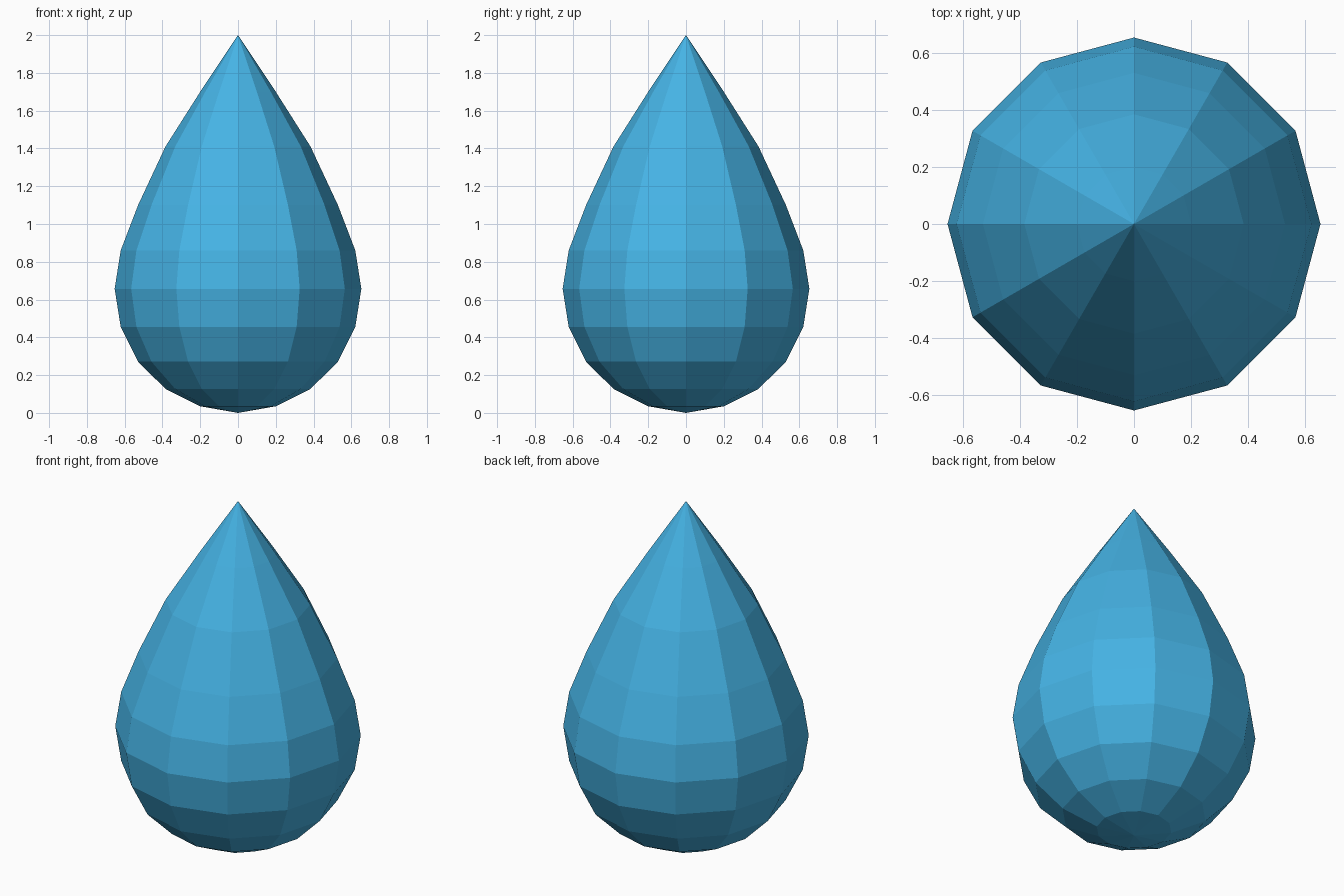
import bpy, bmesh
from math import sin, cos, pi

if "Cube" in bpy.data.objects:
    bpy.data.objects.remove(bpy.data.objects["Cube"])

SIDES = 12
# Teardrop profile (radius, height) from lowest ring to highest ring
RINGS = [(0.20, 0.035), (0.384, 0.127), (0.529, 0.271), (0.621, 0.455),
         (0.653, 0.657), (0.621, 0.86), (0.529, 1.10), (0.384, 1.41), (0.20, 1.70)]

bm = bmesh.new()
bottom = bm.verts.new((0, 0, 0))
tip = bm.verts.new((0, 0, 2))
loops = [[bm.verts.new((r * cos(2 * pi * i / SIDES), r * sin(2 * pi * i / SIDES), z))
          for i in range(SIDES)] for r, z in RINGS]

# Pole fans and side quads
for i in range(SIDES):
    j = (i + 1) % SIDES
    bm.faces.new((bottom, loops[0][j], loops[0][i]))
    bm.faces.new((loops[-1][i], loops[-1][j], tip))
    for a, b in zip(loops, loops[1:]):
        bm.faces.new((a[i], a[j], b[j], b[i]))
bmesh.ops.recalc_face_normals(bm, faces=bm.faces)

mesh = bpy.data.meshes.new("water_drop")
bm.to_mesh(mesh)
bm.free()
drop = bpy.data.objects.new("water_drop", mesh)
bpy.context.collection.objects.link(drop)

# Blue colour
blue = bpy.data.materials.new("water_blue")
blue.diffuse_color = (0.06, 0.45, 0.78, 1)
blue.use_nodes = True
blue.node_tree.nodes["Principled BSDF"].inputs["Base Color"].default_value = blue.diffuse_color
mesh.materials.append(blue)
